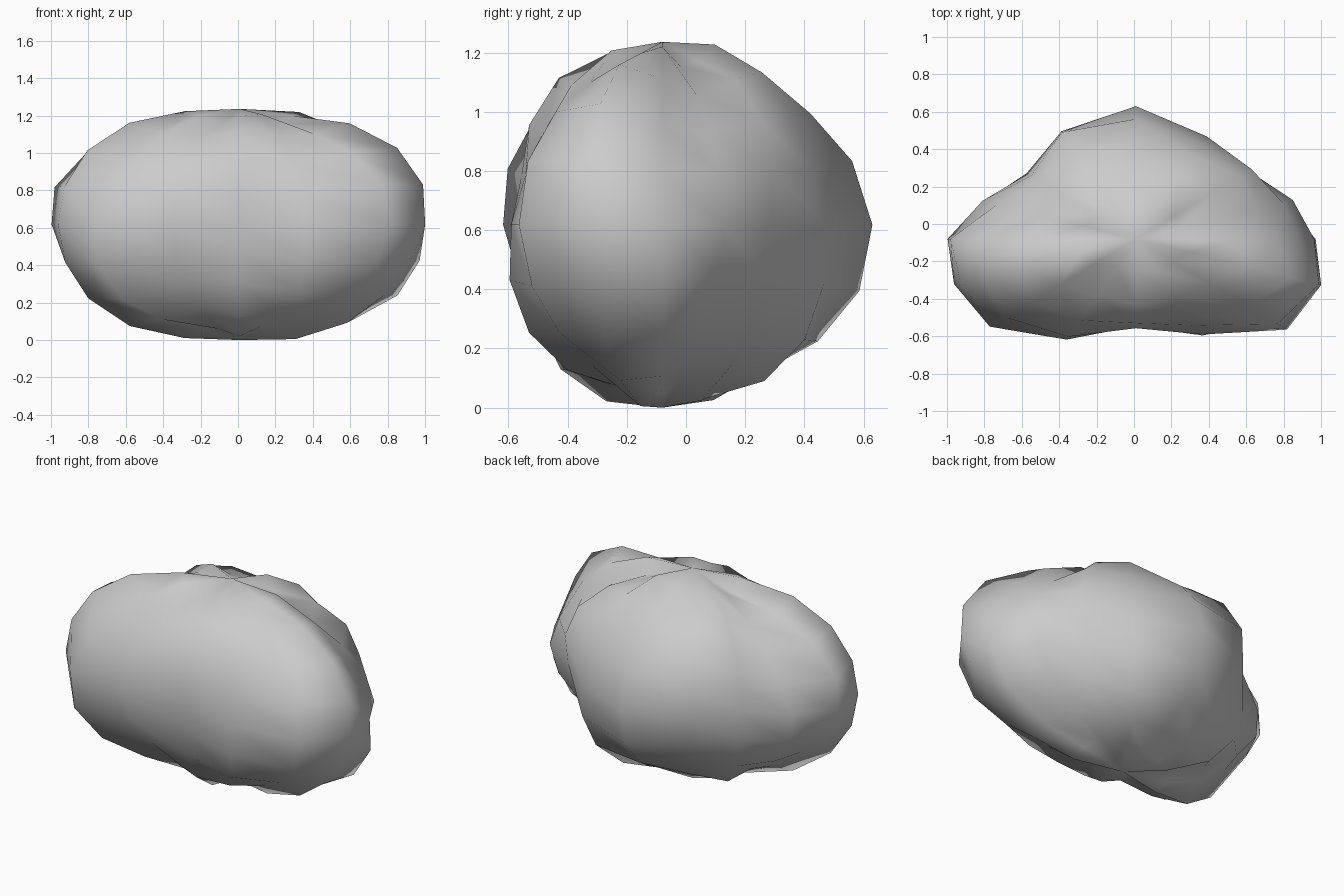
import bpy, math

if "Cube" in bpy.data.objects:
    bpy.data.objects.remove(bpy.data.objects["Cube"])


def bulge(theta, lat):
    """Radial factor: three broad lobes fading to the poles, plus a twisting five-fold ripple."""
    if abs(lat) > 1.5:
        return 1.0
    lobes = -.146 * math.sin(3 * theta) * math.cos(lat) ** 2
    ripple = .063 * math.sin(5 * theta - 3 * lat - math.radians(25))
    dip = .012 if abs(lat) > 1.1 else 0
    return .98 + lobes + ripple - dip


# Lobed boulder: 16 x 10 sphere pushed in and out radially
bpy.ops.mesh.primitive_uv_sphere_add(segments=16, ring_count=10, radius=1)
rock = bpy.context.object
rock.name = "lobed_boulder"
for v in rock.data.vertices:
    lat = math.asin(max(-1, min(1, v.co.z)))
    f = bulge(math.atan2(v.co.y, v.co.x), lat)
    v.co.x = v.co.x * f + .01
    v.co.y = v.co.y * f * .6 - .08
    v.co.z = v.co.z * f * .618 + .622

# Rest the lowest point on the ground
low = min(v.co.z for v in rock.data.vertices)
for v in rock.data.vertices:
    v.co.z -= low
bpy.ops.object.shade_smooth()
